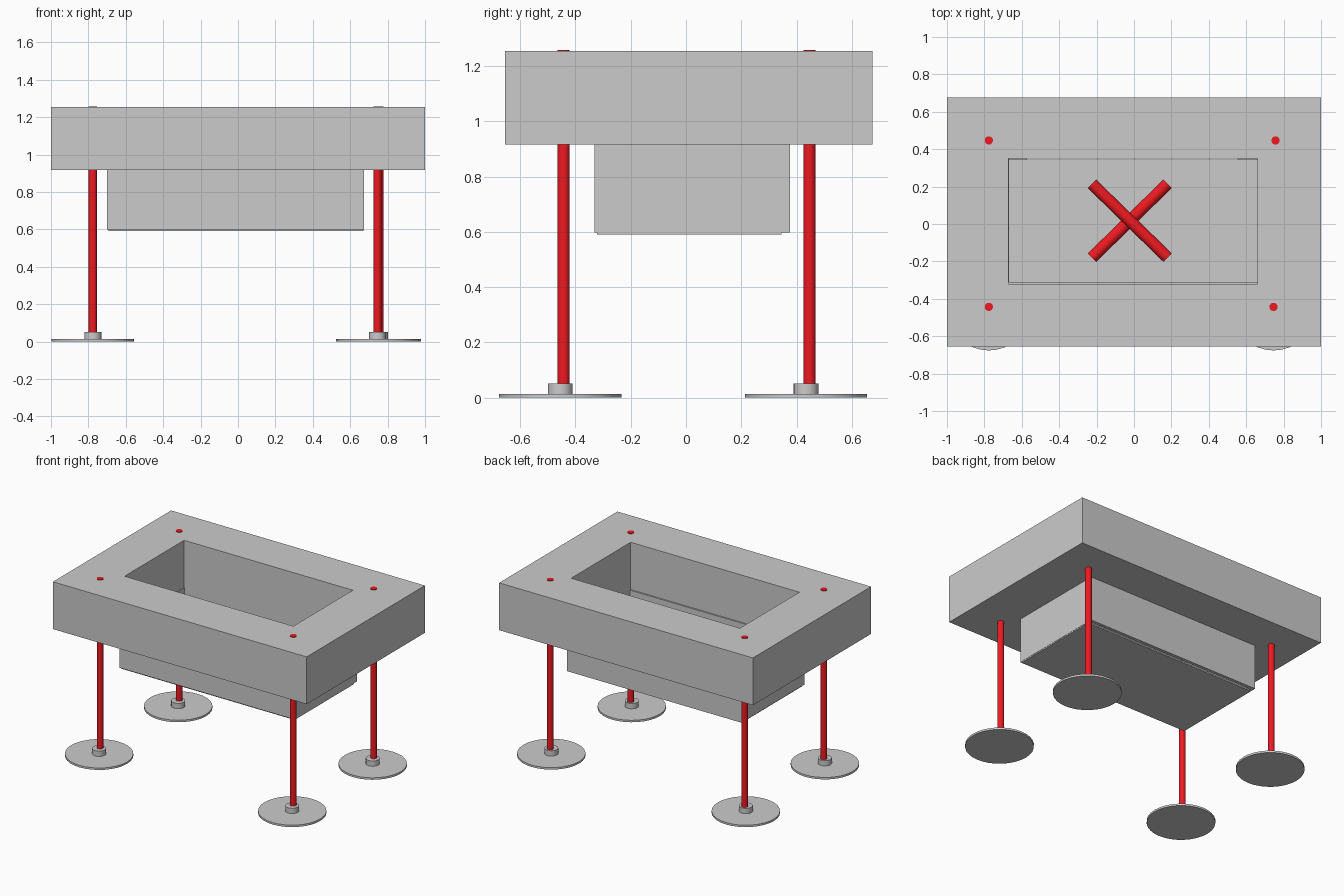
import bpy, bmesh, math
from mathutils import Vector

if "Cube" in bpy.data.objects:
    bpy.data.objects.remove(bpy.data.objects["Cube"])

red = bpy.data.materials.new("red")
red.diffuse_color = (0.85, 0.01, 0.015, 1)
red.use_nodes = True
red.node_tree.nodes["Principled BSDF"].inputs["Base Color"].default_value = red.diffuse_color


def box(name, x0, x1, y0, y1, z0, z1):
    bpy.ops.mesh.primitive_cube_add(size=1, location=((x0 + x1) / 2, (y0 + y1) / 2, (z0 + z1) / 2))
    ob = bpy.context.object
    ob.name = name
    ob.scale = (x1 - x0, y1 - y0, z1 - z0)
    bpy.ops.object.transform_apply(location=False, rotation=False, scale=True)
    return ob


def rod(name, a, b, r, mat=None):
    a, b = Vector(a), Vector(b)
    d = b - a
    bpy.ops.mesh.primitive_cylinder_add(vertices=32, radius=r, depth=d.length, location=(a + b) / 2,
                                        rotation=d.to_track_quat('Z', 'Y').to_euler())
    ob = bpy.context.object
    ob.name = name
    bpy.ops.object.shade_smooth_by_angle(angle=math.radians(40))
    if mat:
        ob.data.materials.append(mat)
    return ob


def frame(name, outer, inner, z0, z1):
    """Rectangular ring: outer and inner are (x0, x1, y0, y1)."""
    bm = bmesh.new()

    def loop(r, z):
        x0, x1, y0, y1 = r
        return [bm.verts.new((x, y, z)) for x, y in ((x0, y0), (x1, y0), (x1, y1), (x0, y1))]

    loops = [loop(outer, z0), loop(outer, z1), loop(inner, z1), loop(inner, z0)]
    for k in range(4):
        p, q = loops[k], loops[(k + 1) % 4]
        for i in range(4):
            j = (i + 1) % 4
            bm.faces.new((p[i], p[j], q[j], q[i]))
    bmesh.ops.recalc_face_normals(bm, faces=bm.faces)
    me = bpy.data.meshes.new(name)
    bm.to_mesh(me)
    bm.free()
    ob = bpy.data.objects.new(name, me)
    bpy.context.collection.objects.link(ob)
    return ob


# Thick top slab with a rectangular opening
frame("top_frame", (-1, 1, -0.655, 0.675), (-0.67, 0.66, -0.32, 0.35), 0.917, 1.254)

# Thin-walled basin hanging under the slab, with its floor plate
frame("basin_walls", (-0.70, 0.674, -0.332, 0.376), (-0.668, 0.66, -0.31, 0.352), 0.598, 0.917)
box("basin_floor", -0.692, 0.672, -0.323, 0.345, 0.59, 0.60)

# Two crossed logs lying in the basin
rod("lower_log", (-0.225, -0.18, 0.633), (0.18, 0.215, 0.633), 0.032, red)
rod("upper_log", (-0.225, 0.215, 0.66), (0.18, -0.18, 0.66), 0.032, red)

# Legs with collars and round feet
for label, x, y in (("front_left", -0.776, -0.443), ("front_right", 0.746, -0.443),
                    ("back_left", -0.776, 0.447), ("back_right", 0.757, 0.447)):
    fy = y - 0.012
    rod(label + "_leg", (x, y, 0.01), (x, y, 1.258), 0.022, red)
    rod(label + "_collar", (x, fy, 0.01), (x, fy, 0.052), 0.045)
    rod(label + "_foot", (x, fy, 0.0), (x, fy, 0.014), 0.221)
